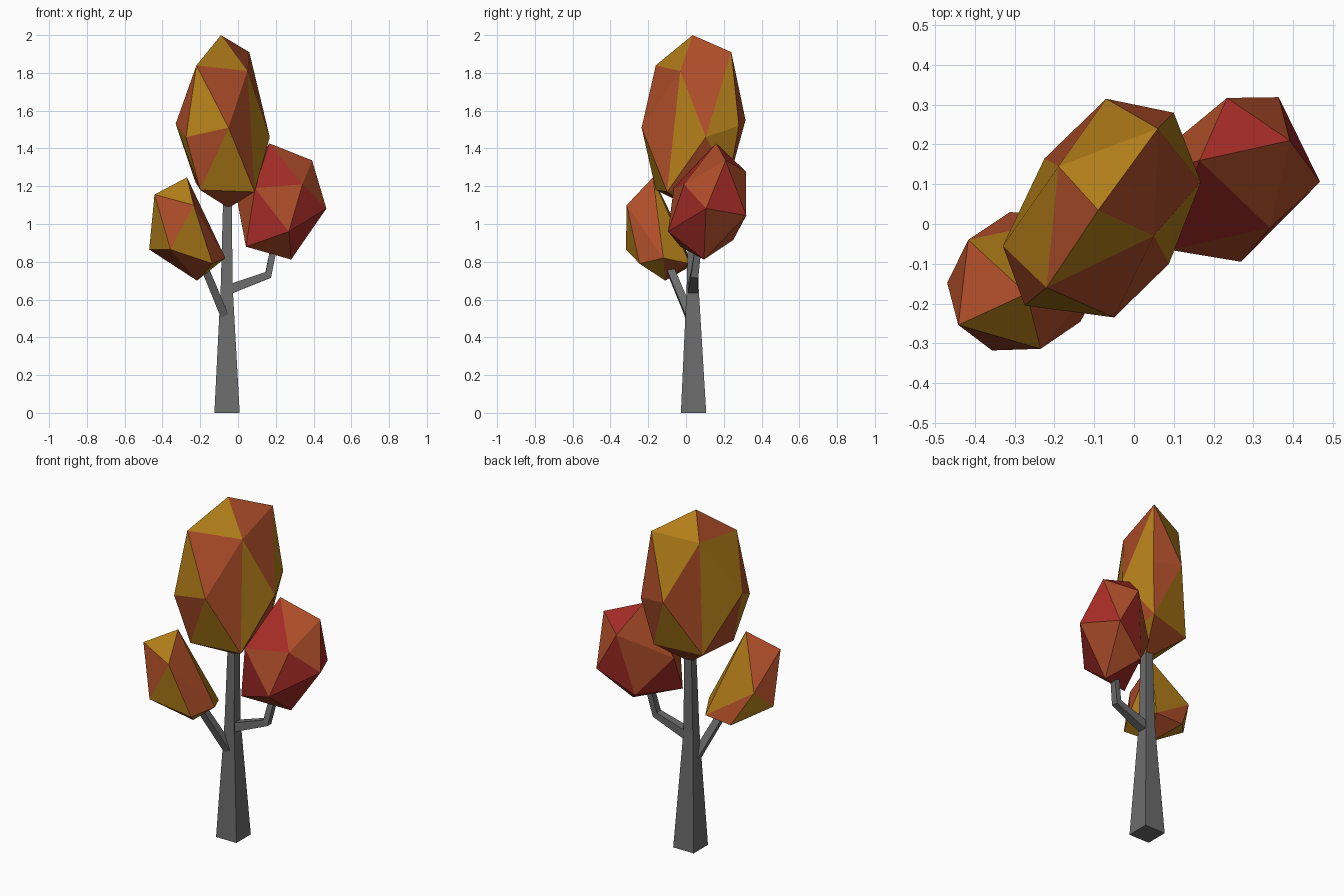
import bpy, bmesh
from mathutils import Vector

if "Cube" in bpy.data.objects:
    bpy.data.objects.remove(bpy.data.objects["Cube"])


def material(name, rgb):
    m = bpy.data.materials.new(name)
    m.diffuse_color = (*rgb, 1)
    m.use_nodes = True
    m.node_tree.nodes["Principled BSDF"].inputs["Base Color"].default_value = m.diffuse_color
    return m


def finish(name, bm, mats):
    bmesh.ops.recalc_face_normals(bm, faces=bm.faces)
    me = bpy.data.meshes.new(name)
    bm.to_mesh(me)
    bm.free()
    for m in mats:
        me.materials.append(m)
    ob = bpy.data.objects.new(name, me)
    bpy.context.collection.objects.link(ob)


def limb(name, path):
    """Tapered square limb along (point, half width) stations."""
    bm = bmesh.new()
    pts = [Vector(p) for p, _ in path]
    rings = []
    for i, (p, (_, r)) in enumerate(zip(pts, path)):
        t = (pts[min(i + 1, len(pts) - 1)] - pts[max(i - 1, 0)]).normalized()
        u = Vector((0, 1, 0)).cross(t).normalized()
        if i == 0 and p.z == 0:          # flat foot on the ground
            t, u = Vector((0, 0, 1)), Vector((1, 0, 0))
        v = t.cross(u)
        rings.append([bm.verts.new(p + u * a * r + v * b * r)
                      for a, b in ((-1, -1), (1, -1), (1, 1), (-1, 1))])
    for lo, hi in zip(rings, rings[1:]):
        for k in range(4):
            n = (k + 1) % 4
            bm.faces.new((lo[k], lo[n], hi[n], hi[k]))
    bm.faces.new(rings[0][::-1])
    bm.faces.new(rings[-1])
    finish(name, bm, [grey])


def crown(name, points, mats):
    """Faceted leaf clump: hull of a few points, two alternating colours."""
    bm = bmesh.new()
    for p in points:
        bm.verts.new(p)
    bmesh.ops.convex_hull(bm, input=bm.verts)
    bmesh.ops.delete(bm, geom=[v for v in bm.verts if not v.link_faces], context='VERTS')
    bm.faces.ensure_lookup_table()
    start = min(bm.faces, key=lambda f: f.calc_center_median().y)
    seen, queue = {start}, [start]
    while queue:
        f = queue.pop(0)
        for e in f.edges:
            for g in e.link_faces:
                if g not in seen:
                    seen.add(g)
                    g.material_index = 1 - f.material_index
                    queue.append(g)
    finish(name, bm, mats)


grey = material("bark", (0.15, 0.15, 0.15))
orange = material("orange_leaf", (0.42, 0.075, 0.022))
gold = material("gold_leaf", (0.45, 0.21, 0.01))
red = material("red_leaf", (0.38, 0.025, 0.02))

# trunk and the two branches
limb("trunk", [((-.058, .04, 0), .067), ((-.06, .035, .68), .031), ((-.055, .04, 1.2), .022)])
limb("left_branch", [((-.065, .025, .5), .022), ((-.165, -.075, .74), .02), ((-.2, -.11, .82), .018)])
limb("right_branch", [((-.045, .035, .655), .026), ((.16, .045, .73), .02), ((.19, .065, .88), .017)])

# leaf clumps
crown("top_crown", [
    (-.09, .035, 2), (.06, .24, 1.91), (.05, -.03, 1.81), (-.22, -.16, 1.84),
    (-.19, .145, 1.87), (.1, .28, 1.52), (-.07, .315, 1.55), (-.33, -.055, 1.53),
    (-.275, -.205, 1.46), (-.05, -.235, 1.51), (.168, .105, 1.46), (-.225, .165, 1.22),
    (.088, -.1, 1.17), (.05, .23, 1.24), (-.2, -.16, 1.18), (-.05, .03, 1.085)], [orange, gold])
crown("left_crown", [
    (-.27, -.175, 1.247), (-.442, -.254, 1.156), (-.235, -.314, 1.1), (-.47, -.148, .865),
    (-.357, -.318, .865), (-.135, -.246, .79), (-.067, -.12, .82), (-.312, .03, .78),
    (-.14, .02, .79), (-.417, -.04, .97), (-.217, -.11, .7)], [orange, gold])
crown("right_crown", [
    (.165, .16, 1.427), (.392, .21, 1.337), (.234, .317, 1.278), (.364, .319, 1.045),
    (.468, .106, 1.082), (.342, -.01, 1.21), (.269, -.095, .96), (.09, -.065, 1.19),
    (.281, .095, .812), (.042, -.03, .88), (-.005, .12, 1.13), (.16, .25, .915)], [red, orange])
